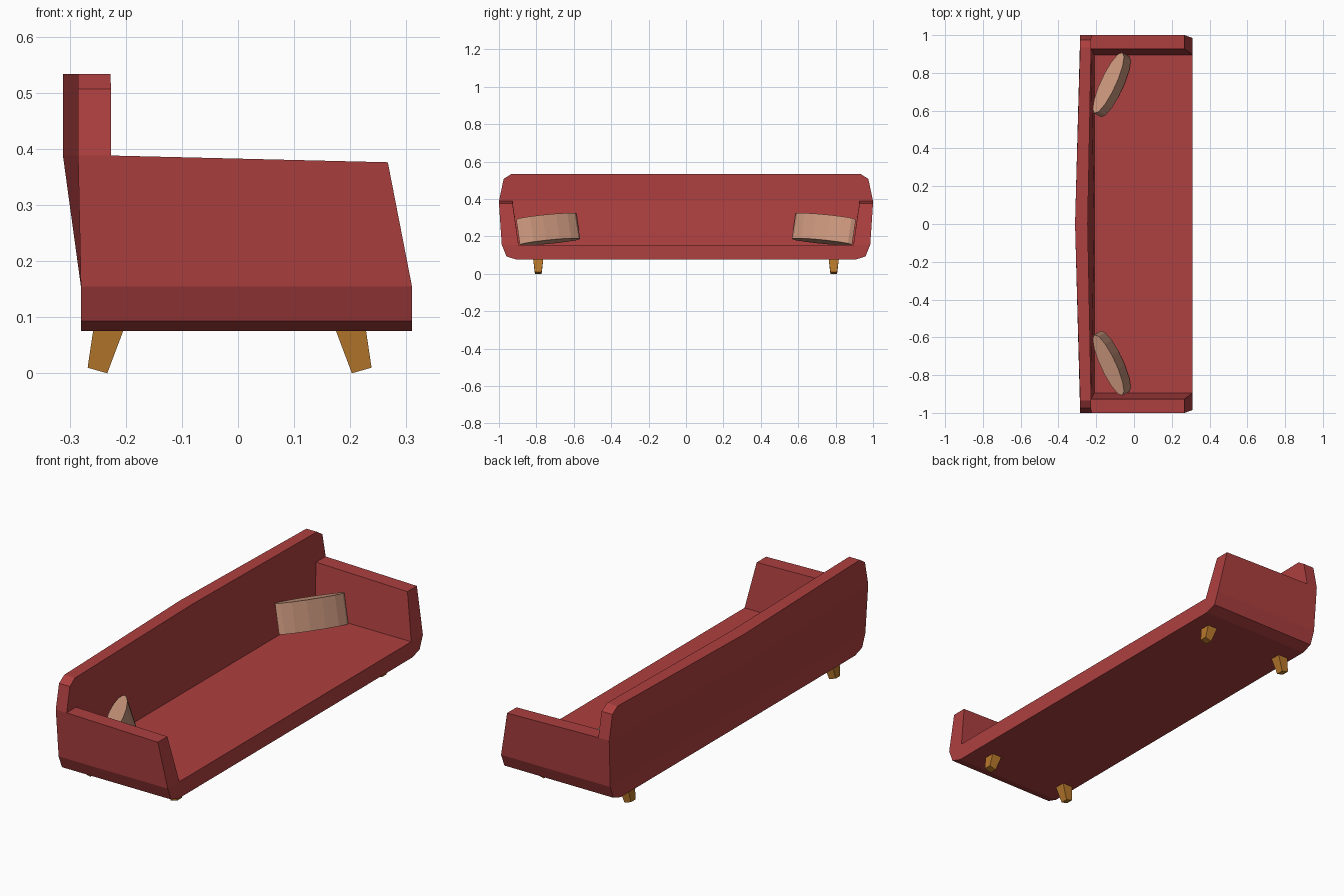
import bpy, bmesh, math
from mathutils import Vector

if "Cube" in bpy.data.objects:
    bpy.data.objects.remove(bpy.data.objects["Cube"])


def material(name, rgb):
    m = bpy.data.materials.new(name)
    m.diffuse_color = (*rgb, 1)
    m.use_nodes = True
    m.node_tree.nodes["Principled BSDF"].inputs["Base Color"].default_value = m.diffuse_color
    return m


red = material("red fabric", (0.42, 0.05, 0.05))
tan = material("tan fabric", (0.58, 0.30, 0.20))
wood = material("wood", (0.48, 0.19, 0.025))


def finish(name, bm, mat):
    bmesh.ops.recalc_face_normals(bm, faces=bm.faces)
    me = bpy.data.meshes.new(name)
    bm.to_mesh(me)
    bm.free()
    me.materials.append(mat)
    ob = bpy.data.objects.new(name, me)
    bpy.context.collection.objects.link(ob)
    return ob


def prism(name, bottom, top, mat):
    bm = bmesh.new()
    a = [bm.verts.new(p) for p in bottom]
    b = [bm.verts.new(p) for p in top]
    n = len(a)
    bm.faces.new(a[::-1])
    bm.faces.new(b)
    for i in range(n):
        j = (i + 1) % n
        bm.faces.new((a[i], a[j], b[j], b[i]))
    return finish(name, bm, mat)


# sofa shell: half of the section in y, z; c = centre, o = outer, i = inner, b = backrest
pts = {"c0": (0, .075), "o1": (.905, .075), "o2": (.96, .093), "o3": (.985, .155),
       "o4": (1, .388), "i2": (.927, .388), "i1": (.895, .155), "c1": (0, .155),
       "c2": (0, .388), "b5": (.975, .507), "b6": (.935, .533), "c3": (0, .533)}
arm = ["c0", "o1", "o2", "o3", "o4", "i2", "i1", "c1"]
back = ["c0", "o1", "o2", "o3", "o4", "b5", "b6", "c3"]


def front_x(y, z):
    return (.31, z) if z < .2 else (.267, .376)


def mid_x(y, z):
    return (-.21 if z < .2 else -.226 - .019 * (1 - y), z)


def rear_x(y, z):
    return (-.28 if z < .2 else -.285 - .027 * (1 - min(1, y / .93)), z)


bm = bmesh.new()
rings = []
for place in (front_x, mid_x, rear_x):
    ring = {}
    for key, (y, z) in pts.items():
        x, zz = place(y, z)
        ring[key] = bm.verts.new((x, y, zz))
    rings.append(ring)
F, M, R = rings


def face(ring, keys):
    bm.faces.new([ring[k] for k in keys.split()])


def strip(r, s, keys):
    for a, b in zip(keys, keys[1:]):
        bm.faces.new((r[a], r[b], s[b], s[a]))


face(F, "c0 o1 o2 o3 i1 c1")
face(F, "o3 o4 i2 i1")
strip(F, M, arm)
face(M, "c1 i1 i2 c2")
face(M, "c2 i2 o4 b5 b6 c3")
strip(M, R, back)
face(R, "c0 o1 o2 o3 c1")
face(R, "c1 o3 o4 c2")
face(R, "c2 o4 b5 b6 c3")
loose = [v for v in bm.verts if not v.link_faces]
bmesh.ops.delete(bm, geom=loose, context="VERTS")
sofa = finish("sofa_body", bm, red)
mirror = sofa.modifiers.new("mirror", "MIRROR")
mirror.use_axis = (False, True, False)

# splayed tapered legs, mirrored about the seat's middle
for sx, xname in ((1, "front"), (-1, "back")):
    for sy, yname in ((1, "left"), (-1, "right")):
        def leg_ring(xa, za, xb, zb, w):
            return [(-.015 + sx * (x + .015), sy * .79 + d * w, z)
                    for x, z, d in ((xa, za, -1), (xb, zb, -1), (xb, zb, 1), (xa, za, 1))]
        prism(f"{xname}_{yname}_leg", leg_ring(.203, 0, .238, .01, .018),
              leg_ring(.174, .077, .228, .077, .027), wood)

# lens-shaped cushions leaning into the back corners
u = Vector((.15, .325, -.03)).normalized()
axis = Vector((-.036, .02, .135))
w = axis.cross(u).normalized()
for sy, yname in ((1, "left"), (-1, "right")):
    def lens(centre):
        out = []
        for k in range(14):
            t = 2 * math.pi * k / 14
            p = centre + u * (.178 * math.cos(t)) + w * (.042 * math.sin(t))
            out.append((p.x, p.y * sy, p.z))
        return out
    low = Vector((-.1, .727, .171))
    prism(f"{yname}_cushion", lens(low), lens(low + axis), tan)
